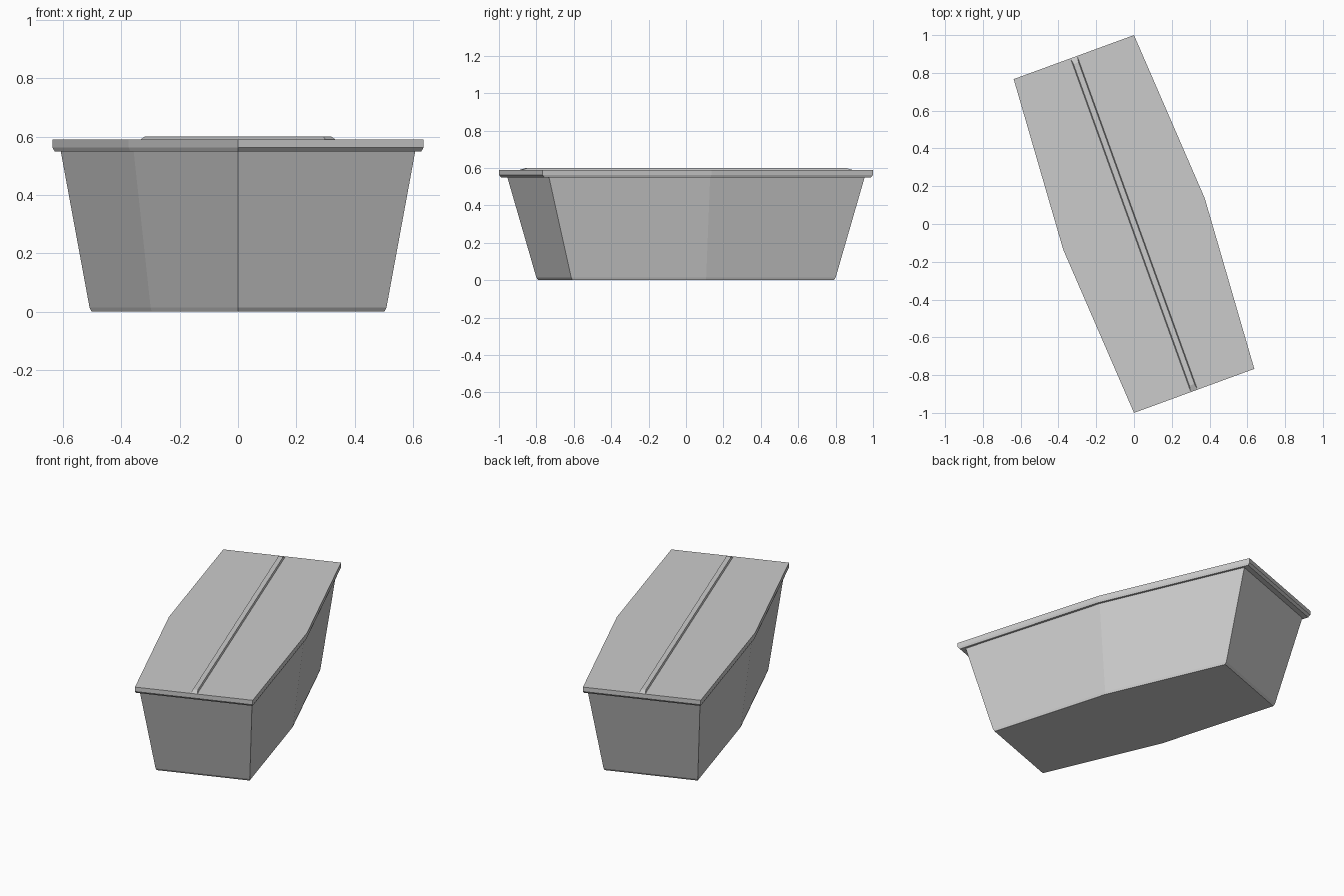
import bpy
import bmesh
from mathutils import Vector

if "Cube" in bpy.data.objects:
    bpy.data.objects.remove(bpy.data.objects["Cube"])

# Half of the point-symmetric six-sided plan; the rest is its 180-degree turn
HALF = [(0.637, -0.767), (0.375, 0.135), (0.0, 1.0)]
PLAN = HALF + [(-x, -y) for x, y in HALF]


def loft(name, sections):
    """Closed solid through a stack of (outline, z) sections."""
    bm = bmesh.new()
    rings = [[bm.verts.new((p[0], p[1], z)) for p in outline]
             for outline, z in sections]
    for low, high in zip(rings, rings[1:]):
        n = len(low)
        for i in range(n):
            j = (i + 1) % n
            bm.faces.new((low[i], low[j], high[j], high[i]))
    bm.faces.new(rings[0][::-1])
    bm.faces.new(rings[-1])
    bmesh.ops.recalc_face_normals(bm, faces=bm.faces)
    mesh = bpy.data.meshes.new(name)
    bm.to_mesh(mesh)
    bm.free()
    obj = bpy.data.objects.new(name, mesh)
    bpy.context.collection.objects.link(obj)
    return obj


def plan(scale):
    return [(x * scale, y * scale) for x, y in PLAN]


def strip(half_length, half_width):
    """Rectangle running along the coffin's long axis."""
    along = Vector((-0.3185, 0.8835)).normalized()
    across = Vector((along.y, -along.x))
    return [along * a * half_length + across * b * half_width
            for a, b in ((-1, -1), (-1, 1), (1, 1), (1, -1))]


# Tapered box with a small chamfer round the base
loft("body", [(plan(0.79), 0.0), (plan(0.80), 0.014), (plan(0.955), 0.55)])

# Overhanging lid with a chamfered lower edge
loft("lid", [(plan(0.988), 0.55), (plan(1.0), 0.563), (plan(1.0), 0.59)])

# Raised rib down the middle of the lid, sloped at both ends
loft("lid_rib", [(strip(0.938, 0.019), 0.588), (strip(0.938, 0.019), 0.59),
                 (strip(0.905, 0.014), 0.60)])
